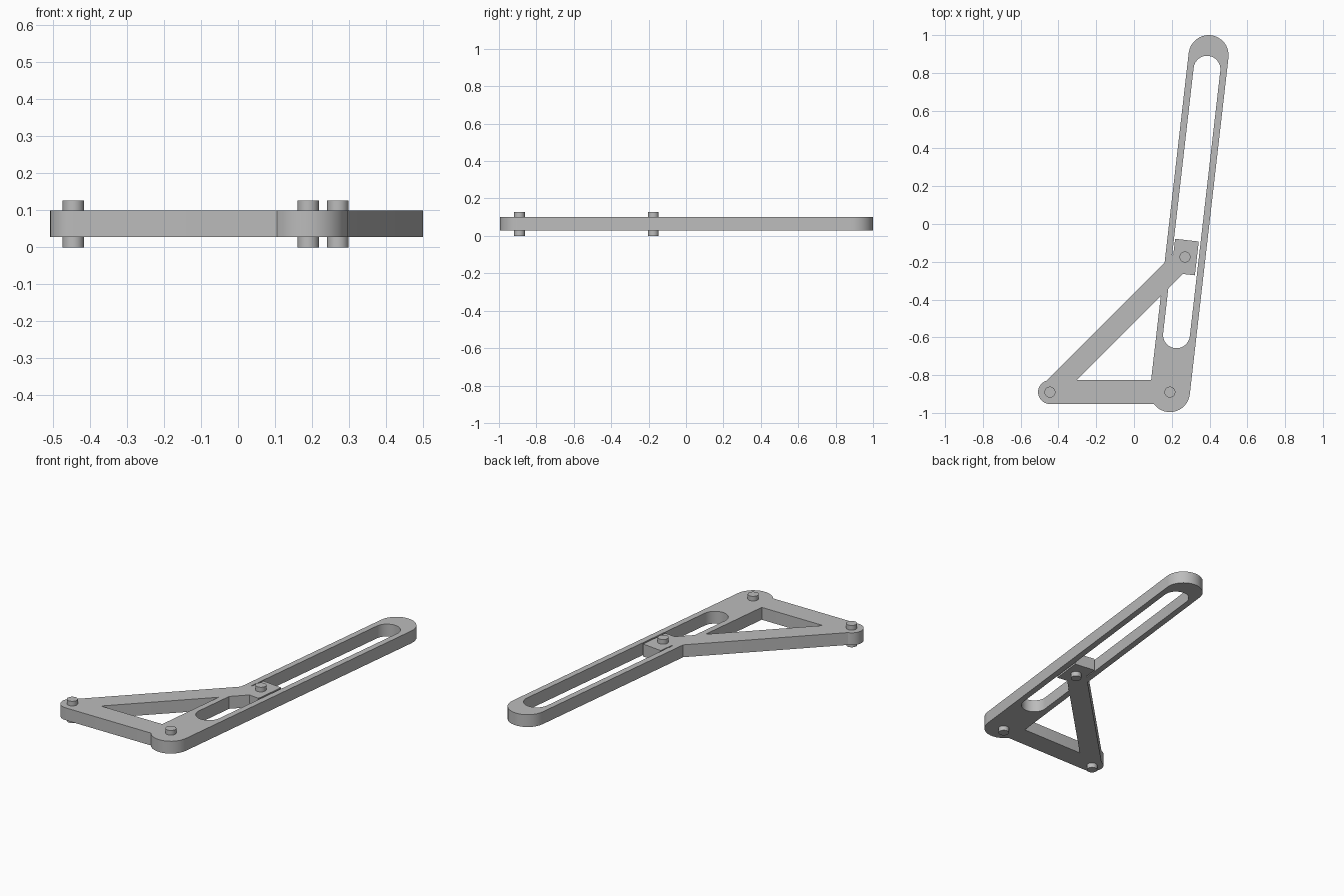
import bpy, bmesh, math
from mathutils import Vector

cube = bpy.data.objects.get("Cube")
if cube:
    bpy.data.objects.remove(cube, do_unlink=True)

# Single flat grey
grey = bpy.data.materials.new("light grey")
grey.use_nodes = True
colour = (0.5, 0.5, 0.5, 1)
grey.diffuse_color = colour
grey.node_tree.nodes["Principled BSDF"].inputs["Base Color"].default_value = colour

BOTTOM, TOP, PIN_TOP = 0.028, 0.1, 0.127
crank_pin = Vector((-0.445, -0.89))
pivot_pin = Vector((0.19, -0.89))
slider_pin = Vector((0.27, -0.175))
lever_tip = Vector((0.395, 0.894))
axis = (lever_tip - pivot_pin).normalized()
side = Vector((axis.y, -axis.x))


def finish(name, bm):
    bmesh.ops.recalc_face_normals(bm, faces=bm.faces)
    mesh = bpy.data.meshes.new(name)
    bm.to_mesh(mesh)
    bm.free()
    mesh.materials.append(grey)
    obj = bpy.data.objects.new(name, mesh)
    bpy.context.collection.objects.link(obj)
    bpy.ops.object.select_all(action='DESELECT')
    obj.select_set(True)
    bpy.context.view_layer.objects.active = obj
    bpy.ops.object.shade_smooth_by_angle(angle=math.radians(30))
    return obj


def stadium(a, b, radius, steps=16):
    """Round-ended outline around the segment from a to b."""
    d = (b - a).normalized()
    start = math.atan2(d.y, d.x) - math.pi / 2
    points = []
    for centre, offset in ((b, 0), (a, math.pi)):
        for i in range(steps + 1):
            t = start + offset + math.pi * i / steps
            points.append(centre + radius * Vector((math.cos(t), math.sin(t))))
    return points


def plate(name, outline, hole=None, low=BOTTOM, high=TOP):
    """Extruded outline, optionally with a hole of equal point count."""
    bm = bmesh.new()

    def ring(points, z):
        return [bm.verts.new((p.x, p.y, z)) for p in points]

    def bridge(r, s):
        for i in range(len(r)):
            j = (i + 1) % len(r)
            bm.faces.new((r[i], r[j], s[j], s[i]))

    outer_low, outer_high = ring(outline, low), ring(outline, high)
    bridge(outer_low, outer_high)
    if hole:
        inner_low, inner_high = ring(hole, low), ring(hole, high)
        bridge(inner_low, inner_high)
        bridge(outer_low, inner_low)
        bridge(outer_high, inner_high)
    else:
        bm.faces.new(outer_low)
        bm.faces.new(outer_high)
    return finish(name, bm)


# Long slotted lever
plate("slotted_lever", stadium(pivot_pin, lever_tip, 0.106),
      stadium(pivot_pin + axis * 0.305, lever_tip - axis * 0.075, 0.071))

# Fixed base link and diagonal crank
plate("base_link", stadium(crank_pin, pivot_pin, 0.063))
plate("crank_arm", stadium(crank_pin, slider_pin, 0.055))

# Block sliding in the slot
plate("slider_block", [slider_pin + side * sx * 0.063 + axis * sy * 0.09
                       for sx, sy in ((-1, -1), (1, -1), (1, 1), (-1, 1))])

# Pins through the three joints
for name, p in (("crank_pin", crank_pin), ("pivot_pin", pivot_pin),
                ("slider_pin", slider_pin)):
    circle = [p + 0.029 * Vector((math.cos(t), math.sin(t)))
              for t in (math.tau * i / 32 for i in range(32))]
    plate(name, circle, low=0, high=PIN_TOP)
